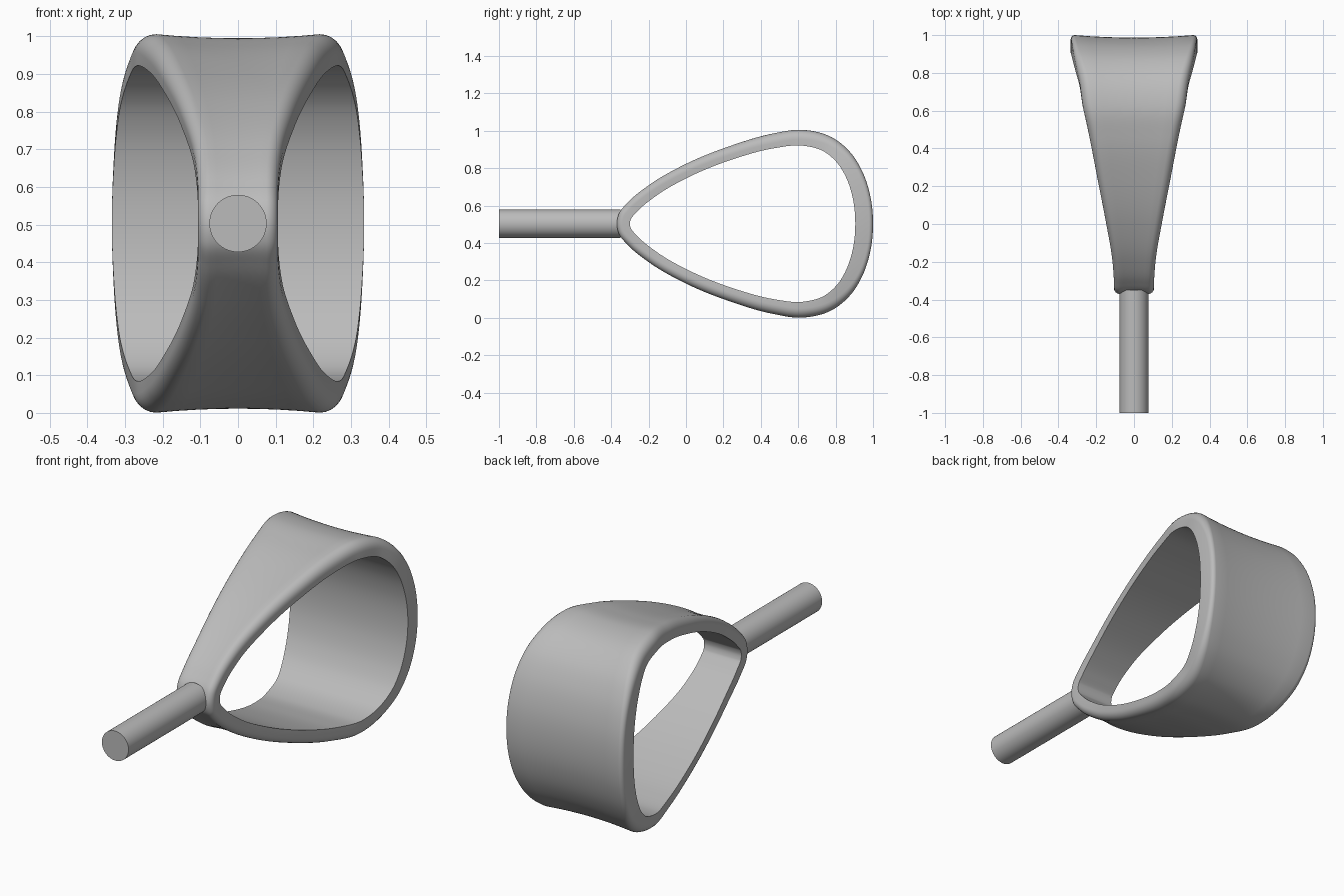
import bpy, bmesh, math
from mathutils import Vector

cube = bpy.data.objects.get("Cube")
if cube:
    bpy.data.objects.remove(cube, do_unlink=True)

grey = bpy.data.materials.new("plain_grey")
grey.use_nodes = True
grey.diffuse_color = (0.5, 0.5, 0.5, 1)
grey.node_tree.nodes["Principled BSDF"].inputs["Base Color"].default_value = (0.5, 0.5, 0.5, 1)

MID_Z = 0.503


def finish(name, bm):
    bmesh.ops.recalc_face_normals(bm, faces=bm.faces)
    mesh = bpy.data.meshes.new(name)
    bm.to_mesh(mesh)
    bm.free()
    mesh.materials.append(grey)
    obj = bpy.data.objects.new(name, mesh)
    bpy.context.collection.objects.link(obj)
    bpy.ops.object.select_all(action='DESELECT')
    obj.select_set(True)
    bpy.context.view_layer.objects.active = obj
    bpy.ops.object.shade_smooth_by_angle(angle=math.radians(35))
    return obj


# Upper half of the ring outline: y, height, half width, thickness, edge radius
half = [
    (1.0, 0, .335, .095, .022), (.985, .15, .331, .094, .022),
    (.94, .285, .322, .092, .027), (.88, .38, .31, .09, .036),
    (.78, .462, .29, .087, .046), (.62, .502, .27, .084, .05),
    (.46, .481, .238, .078, .05), (.24, .417, .196, .072, .045),
    (0, .32, .15, .07, .04), (-.2, .205, .116, .069, .035),
    (-.31, .115, .107, .07, .032), (-.358, .055, .106, .07, .03),
    (-.37, 0, .106, .07, .03),
]
lower = [(y, -h, w, t, r) for y, h, w, t, r in half[-2:0:-1]]
stations = [Vector(s) for s in half + lower]


def spline(points, steps):
    """Closed smooth curve through the stations."""
    out, n = [], len(points)
    for i in range(n):
        a, b, c, d = (points[(i + k) % n] for k in (-1, 0, 1, 2))
        k1 = math.dist(a[:2], b[:2])
        k2 = math.dist(b[:2], c[:2])
        k3 = math.dist(c[:2], d[:2])
        # Tangents allow for uneven spacing
        m1 = ((b - a) * (k2 / k1) + (c - b) * (k1 / k2)) / (k1 + k2) * k2
        m2 = ((c - b) * (k3 / k2) + (d - c) * (k2 / k3)) / (k2 + k3) * k2
        for s in range(steps):
            u = s / steps
            out.append(b * (2*u**3 - 3*u*u + 1) + m1 * (u**3 - 2*u*u + u)
                       + c * (3*u*u - 2*u**3) + m2 * (u**3 - u*u))
    return out


def section(w, t, r):
    """Half section as (x, depth) from inner edge round to outer middle."""
    pts = [(w, t)]
    for k in range(7):
        a = math.pi / 2 * k / 6
        pts.append((w - r + r * math.cos(a), r - r * math.sin(a)))
    x0 = w - r
    for f in (.75, .5, .25, 0):
        pts.append((x0 * f, .04 * w * (1 - f * f)))
    return pts


# Ring: a band of changing width swept round the outline
bm = bmesh.new()
path = spline(stations, 8)
rows = []
for i, (y, h, w, t, r) in enumerate(path):
    nxt, prev = path[(i + 1) % len(path)], path[i - 1]
    tangent = Vector((nxt[0] - prev[0], nxt[1] - prev[1])).normalized()
    normal = Vector((-tangent.y, tangent.x))
    right = section(w, t, r)
    full = right + [(-x, d) for x, d in right[-2::-1]]
    rows.append([bm.verts.new((x, y + normal.x * d, MID_Z + h + normal.y * d))
                 for x, d in full])
for i, row in enumerate(rows):
    nxt = rows[(i + 1) % len(rows)]
    for j in range(len(row)):
        k = (j + 1) % len(row)
        bm.faces.new((row[j], row[k], nxt[k], nxt[j]))
finish("ring_band", bm)

# Handle: a plain round bar running into the narrow end
bm = bmesh.new()
bmesh.ops.create_cone(bm, cap_ends=True, segments=64, radius1=.076, radius2=.076, depth=.65)
handle = finish("handle", bm)
handle.rotation_euler.x = math.pi / 2
handle.location = (0, -.675, MID_Z)
